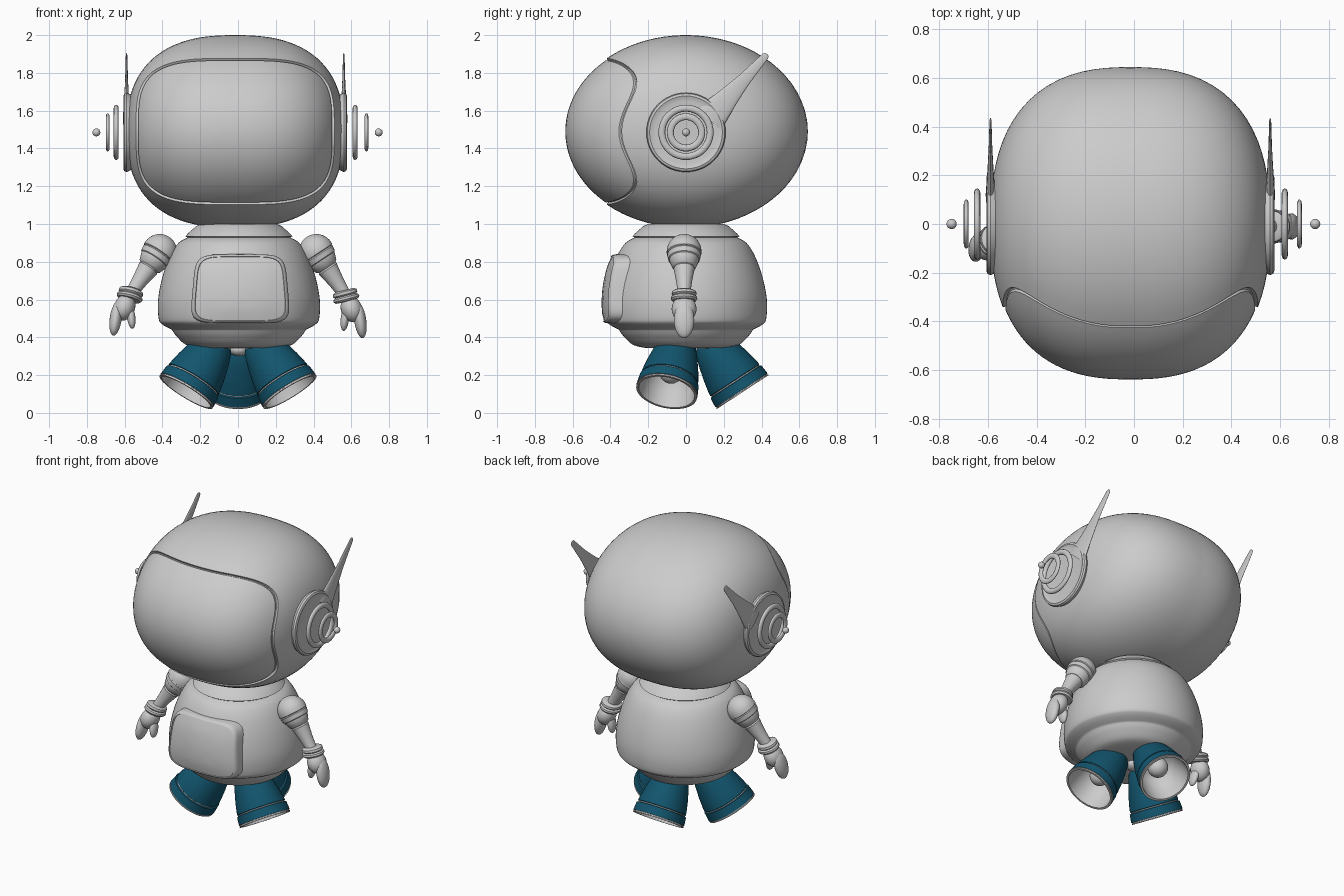
import bpy, bmesh
from math import sin, cos, pi, atan2, radians, copysign
from mathutils import Vector, Matrix

if "Cube" in bpy.data.objects:
    bpy.data.objects.remove(bpy.data.objects["Cube"])


def material(name, rgb):
    m = bpy.data.materials.new(name)
    m.use_nodes = True
    m.diffuse_color = (*rgb, 1)
    m.node_tree.nodes["Principled BSDF"].inputs["Base Color"].default_value = (*rgb, 1)
    return m


GREY = material("light grey", (0.6, 0.6, 0.6))
BLUE = material("petrol blue", (0.006, 0.09, 0.155))


def finish(name, bm, mats=(GREY,), angle=35):
    bmesh.ops.remove_doubles(bm, verts=bm.verts, dist=1e-5)
    bmesh.ops.recalc_face_normals(bm, faces=bm.faces)
    mesh = bpy.data.meshes.new(name)
    bm.to_mesh(mesh)
    bm.free()
    ob = bpy.data.objects.new(name, mesh)
    bpy.context.collection.objects.link(ob)
    for m in mats:
        mesh.materials.append(m)
    bpy.ops.object.select_all(action='DESELECT')
    ob.select_set(True)
    bpy.context.view_layer.objects.active = ob
    bpy.ops.object.shade_smooth_by_angle(angle=radians(angle))
    return ob


def skin(bm, rings, paint=None):
    """Join closed rings of points with quads; paint(i) gives the material of strip i."""
    rows = [[bm.verts.new(p) for p in ring] for ring in rings]
    for i, (a, b) in enumerate(zip(rows, rows[1:])):
        for j in range(len(a)):
            k = (j + 1) % len(a)
            f = bm.faces.new((a[j], a[k], b[k], b[j]))
            f.material_index = paint(i) if paint else 0


def lathe(bm, profile, matrix=Matrix(), n=48, paint=None):
    skin(bm, [[matrix @ Vector((r * cos(2 * pi * j / n), r * sin(2 * pi * j / n), h))
               for j in range(n)] for r, h in profile], paint)


def rounded(points, steps=5):
    """Catmull-Rom curve through profile points."""
    p = [Vector(q) for q in points]
    p = [p[0]] + p + [p[-1]]
    out = []
    for a, b, c, d in zip(p, p[1:], p[2:], p[3:]):
        for s in range(steps):
            t = s / steps
            out.append(b + (c - a) * t / 2 + (2 * a - 5 * b + 4 * c - d) * t * t / 2
                       + (3 * b - a - 3 * c + d) * t ** 3 / 2)
    return out + [p[-1]]


def ball(bm, centre, size, rot=Matrix(), seg=24):
    m = Matrix.Translation(centre) @ rot.to_4x4() @ Matrix.Diagonal((*size, 1))
    bmesh.ops.create_uvsphere(bm, u_segments=seg, v_segments=seg // 2, radius=1, matrix=m)


def along(origin, direction):
    """Matrix that puts local z along a direction."""
    q = Vector(direction).to_track_quat('Z', 'Y')
    return Matrix.Translation(origin) @ q.to_matrix().to_4x4()


def tube_profile(r, thick, depth, n=12):
    """Closed oval section of a ring."""
    return [(r + thick * cos(2 * pi * i / n), depth * sin(2 * pi * i / n)) for i in range(n + 1)]


def power(v, e):
    return copysign(abs(v) ** e, v)


# Head: squarish ellipsoid, with rings that follow the visor outline
HEAD = Vector((-0.015, 0, 1.49))
A, B, C, N = 0.575, 0.645, 0.51, 2.5


def head_point(phi, alpha, inset):
    d = Vector((sin(alpha) * cos(phi), -cos(alpha), sin(alpha) * sin(phi)))
    f = abs(d.x / A) ** N + ((d.y / B) ** 2 + (d.z / C) ** 2) ** (N / 2)
    return HEAD + d * (f ** (-1 / N) - inset)


def visor_angle(phi):
    w, h, e = 0.525, 0.387, 3.6
    r = (abs(cos(phi) / w) ** e + abs(sin(phi) / h) ** e) ** (-1 / e)
    x, z = r * cos(phi), r * sin(phi)
    rho = (1 - abs(x / A) ** N) ** (1 / N)
    y = B * (rho ** 2 - (z / C) ** 2) ** 0.5
    return atan2(r, y)


bm = bmesh.new()
stations = [(i / 20 * 0.97, 0.006) for i in range(21)]
stations += [(0.98, 0.014), (0.99, 0.014), (1.0, 0.0)]
stations += [(1 + i / 28, 0) for i in range(1, 29)]
rings = []
for t, inset in stations:
    ring = []
    for j in range(112):
        phi = 2 * pi * j / 112
        edge = visor_angle(phi)
        alpha = t * edge if t <= 1 else edge + (t - 1) * (pi - edge)
        ring.append(head_point(phi, alpha, inset))
    rings.append(ring)
skin(bm, rings)
finish("head_with_visor", bm)

# Ears: base disc, two floating rings, end ball and swept fin
EAR_Z = 1.485
for side, name, xs in ((1, "left", (0.56, 0.62, 0.68, 0.745)),
                       (-1, "right", (-0.59, -0.645, -0.69, -0.75))):
    def ear(i):
        return along((xs[i], 0, EAR_Z), (side, 0, 0))
    bm = bmesh.new()
    lathe(bm, [(0, -0.04), (0.19, -0.04), (0.205, -0.012), (0.21, 0), (0.205, 0.012),
               (0.193, 0.017), (0.18, 0.012), (0.165, 0.01), (0, 0.01)], ear(0))
    finish(name + "_ear_disc", bm)
    bm = bmesh.new()
    lathe(bm, tube_profile(0.128, 0.018, 0.013), ear(1))
    lathe(bm, tube_profile(0.083, 0.018, 0.01), ear(2))
    finish(name + "_ear_rings", bm, angle=60)
    bm = bmesh.new()
    ball(bm, (xs[3], 0, EAR_Z), (0.021,) * 3)
    finish(name + "_ear_ball", bm)
    bm = bmesh.new()
    flat = Matrix.Translation((xs[0], 0, 0)) @ Matrix.Diagonal((0.22, 1, 1, 1))
    fin = along((0, 0.12, EAR_Z + 0.07), (0, 0.31, 0.345))
    lathe(bm, [(0, 0), (0.09, 0), (0.075, 0.06), (0.055, 0.16), (0.035, 0.28),
               (0.019, 0.45), (0.012, 0.46), (0, 0.464)], flat @ fin, 24)
    finish(name + "_ear_fin", bm)

# Body with collar and stepped underside
bm = bmesh.new()
collar = [(0, 1.0), (0.2, 1.0), (0.225, 0.99), (0.27, 0.95), (0.283, 0.935), (0.272, 0.928)]
bulge = rounded([(0.272, 0.928), (0.32, 0.9), (0.365, 0.83), (0.405, 0.72), (0.428, 0.6),
                 (0.425, 0.5), (0.405, 0.468), (0.355, 0.44)])
under = rounded([(0.355, 0.44), (0.33, 0.405), (0.28, 0.36), (0.21, 0.343)])
lathe(bm, collar + bulge + under + [(0, 0.34)], Matrix.Translation((0.005, 0, 0)), 72)
finish("body", bm)
bm = bmesh.new()
ball(bm, (0.005, 0, 0.335), (0.05, 0.05, 0.035))
finish("underside_knob", bm)

# Belly panel: rounded, slightly domed plate with a raised border
bm = bmesh.new()
rings = []
for scale, drop in ((1, 0.2), (1, 0.025), (0.985, 0.01), (0.96, 0.002), (0.93, 0),
                    (0.92, 0.005), (0.9, 0.005), (0.7, 0), (0.45, 0), (0.2, 0), (0, 0)):
    ring = []
    for j in range(80):
        a = 2 * pi * j / 80
        z = 0.183 * scale * power(sin(a), 0.36)
        x = (0.252 - 0.09 * z) * scale * power(cos(a), 0.36)
        y = -0.447 + 0.6 * x * x + 0.8 * (z + 0.075) ** 2 + drop
        ring.append((x + 0.012, y, z + 0.657))
    rings.append(ring)
skin(bm, rings)
finish("belly_panel", bm)

# Arms: built on the left, mirrored, with the right one swung forward
SHOULDER = Vector((0.415, -0.01, 0.855))
for side, name, swing in ((1, "left", 0), (-1, "right", -14)):
    place = (Matrix.Translation((SHOULDER.x * side, SHOULDER.y, SHOULDER.z))
             @ Matrix.Rotation(radians(swing), 4, 'X') @ Matrix.Diagonal((side, 1, 1, 1)))
    down = along((0, 0, 0), (0.55, 0, -0.835))

    def part(label, bm, angle=35):
        bm.transform(place)
        finish(name + "_" + label, bm, angle=angle)

    bm = bmesh.new()
    cap = [(0.092 * sin(a * pi / 20), -0.092 * cos(a * pi / 20)) for a in range(11)]
    lathe(bm, cap + [(0.092, 0.012), (0.086, 0.016), (0.089, 0.022), (0.084, 0.05), (0.078, 0.054),
                     (0.077, 0.06), (0.064, 0.095), (0.05, 0.105), (0, 0.105)], down, 32)
    part("shoulder", bm)
    bm = bmesh.new()
    lathe(bm, [(0, 0.09), (0.05, 0.1), (0.056, 0.112), (0.053, 0.125),
               (0.042, 0.19), (0.034, 0.26), (0.034, 0.3), (0, 0.3)], down, 32)
    part("forearm", bm)
    bm = bmesh.new()
    cuff = along((0.155, 0, -0.235), (0.25, 0, -0.96))
    lathe(bm, [(0, -0.03), (0.05, -0.03), (0.064, -0.022), (0.066, -0.008), (0.058, 0),
               (0.068, 0.007), (0.07, 0.018), (0.062, 0.028), (0.045, 0.03), (0, 0.03)], cuff, 32)
    part("cuff", bm)
    bm = bmesh.new()
    ball(bm, (0.186, 0, -0.305), (0.056, 0.066, 0.072), Matrix.Rotation(radians(-20), 3, 'Y'))
    ball(bm, (0.232, 0, -0.365), (0.032, 0.054, 0.095), Matrix.Rotation(radians(-8), 3, 'Y'))
    ball(bm, (0.15, 0, -0.36), (0.022, 0.036, 0.062), Matrix.Rotation(radians(6), 3, 'Y'))
    part("hand", bm)

# Legs: three splayed flared boots, hollow underneath
outer = [(0, 0.33), (0.08, 0.325), (0.1, 0.3), (0.122, 0.23), (0.14, 0.16), (0.152, 0.1),
         (0.155, 0.077), (0.151, 0.074), (0.151, 0.068), (0.16, 0.065), (0.165, 0.012)]
inner = [(0.16, 0.011), (0.16, 0.006), (0.164, 0.005), (0.164, 0), (0.15, 0),
         (0.142, 0.08), (0.115, 0.17), (0.08, 0.2), (0, 0.21)]
STRIPE = 7
for name, azimuth in (("left", -20), ("back", 90), ("right", 200)):
    a = radians(azimuth)
    foot = Vector((0.293 * cos(a), 0.3 * sin(a), 0.11))
    axis = along(foot, (-0.547 * cos(a), -0.547 * sin(a), 0.836))
    bm = bmesh.new()
    lathe(bm, outer + inner, axis, 48,
          lambda i: 1 if i < len(outer) - 1 and i != STRIPE else 0)
    finish(name + "_boot", bm, (GREY, BLUE))
    bm = bmesh.new()
    ball(bm, axis @ Vector((0, 0, 0.13)), (0.064,) * 3)
    finish(name + "_boot_ball", bm)
